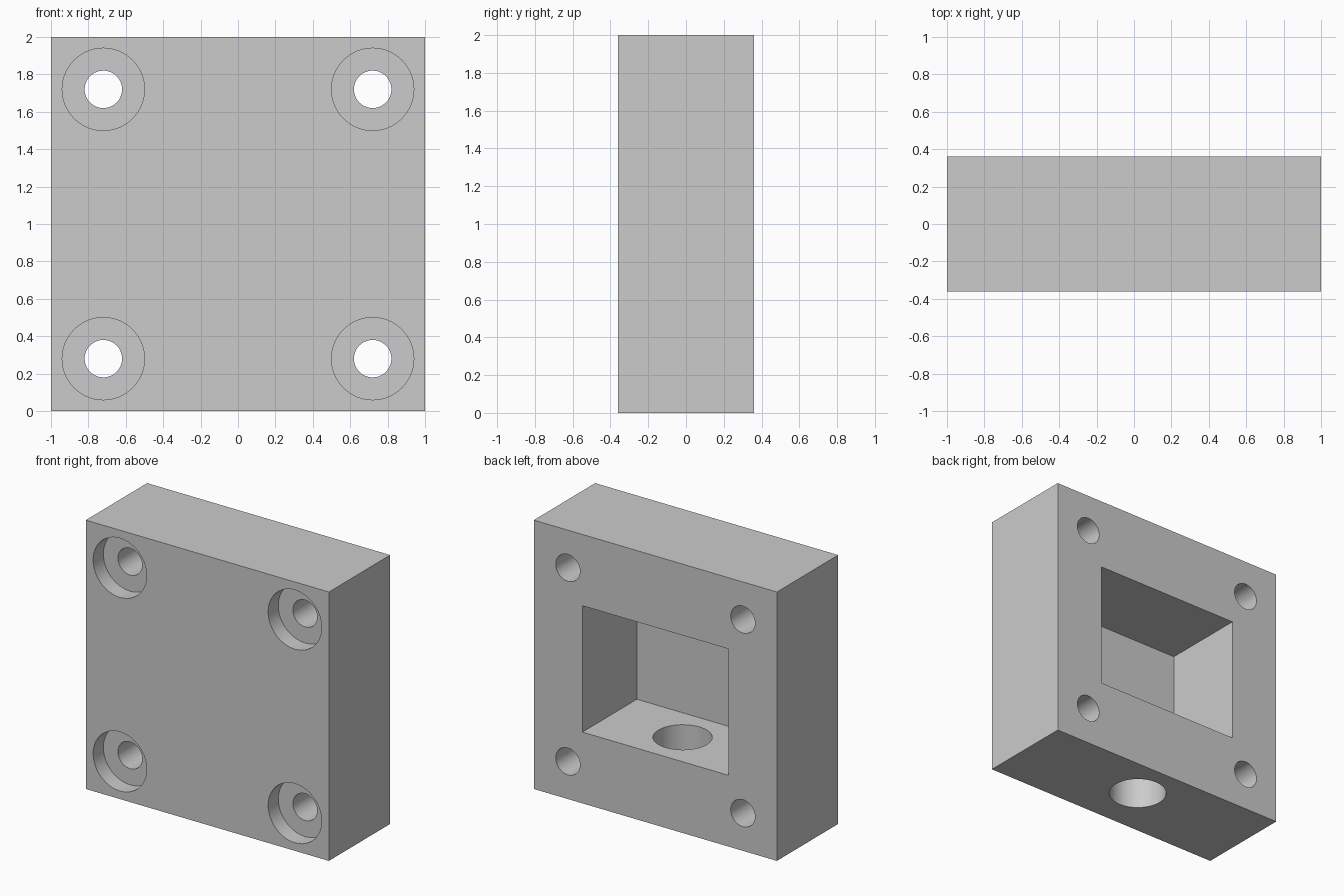
import bpy
from math import radians

cube = bpy.data.objects.get("Cube")
if cube:
    bpy.data.objects.remove(cube, do_unlink=True)

WIDTH, DEPTH, HEIGHT = 2.0, 0.72, 2.0
FRONT, BACK, MID = -DEPTH / 2, DEPTH / 2, HEIGHT / 2
POCKET_W, POCKET_H, POCKET_D = 1.2, 0.94, 0.64
BOLT, BOLT_R, BORE_R, BORE_D = 0.72, 0.1, 0.22, 0.12
PORT_R = 0.2
EXTRA = 0.1  # cutter overshoot beyond the surface

grey = bpy.data.materials.new("plain grey")
grey.use_nodes = True
grey.diffuse_color = (0.6, 0.6, 0.6, 1)
grey.node_tree.nodes["Principled BSDF"].inputs["Base Color"].default_value = (0.6, 0.6, 0.6, 1)


def box(name, low, high):
    """Box between two corners."""
    centre = [(a + b) / 2 for a, b in zip(low, high)]
    bpy.ops.mesh.primitive_cube_add(size=1, location=centre)
    ob = bpy.context.object
    ob.name = name
    ob.scale = [b - a for a, b in zip(low, high)]
    bpy.ops.object.transform_apply(location=True, rotation=False, scale=True)
    ob.data.materials.append(grey)
    return ob


def rod(name, radius, length, centre, along_y=True):
    """Round cutter along y, or along z."""
    turn = (radians(90) if along_y else 0, 0, 0)
    bpy.ops.mesh.primitive_cylinder_add(vertices=64, radius=radius, depth=length,
                                        location=centre, rotation=turn)
    ob = bpy.context.object
    ob.name = name
    bpy.ops.object.transform_apply(location=True, rotation=True, scale=True)
    ob.data.materials.append(grey)
    return ob


def cut(target, cutter):
    """Subtract the cutter and discard it."""
    bpy.context.view_layer.objects.active = target
    mod = target.modifiers.new(cutter.name, 'BOOLEAN')
    mod.operation, mod.solver, mod.object = 'DIFFERENCE', 'EXACT', cutter
    bpy.ops.object.modifier_apply(modifier=mod.name)
    bpy.data.objects.remove(cutter, do_unlink=True)


# Solid block
block = box("housing_block", (-WIDTH / 2, FRONT, 0), (WIDTH / 2, BACK, HEIGHT))

# Rectangular pocket, open at the back
cut(block, box("pocket", (-POCKET_W / 2, BACK - POCKET_D, MID - POCKET_H / 2),
               (POCKET_W / 2, BACK + EXTRA, MID + POCKET_H / 2)))

# Round port from the underside into the pocket
cut(block, rod("port", PORT_R, MID, (0, BACK - POCKET_D / 2, MID / 2 - EXTRA), along_y=False))

# Corner bolt holes with counterbores on the front
for sx in (-1, 1):
    for sz in (-1, 1):
        x, z = sx * BOLT, MID + sz * BOLT
        cut(block, rod("bolt_hole", BOLT_R, DEPTH + 2 * EXTRA, (x, 0, z)))
        cut(block, rod("counterbore", BORE_R, 2 * BORE_D, (x, FRONT, z)))

# Smooth the bores, keep the edges sharp
bpy.ops.object.select_all(action='DESELECT')
block.select_set(True)
bpy.context.view_layer.objects.active = block
bpy.ops.object.shade_smooth_by_angle(angle=radians(30))
